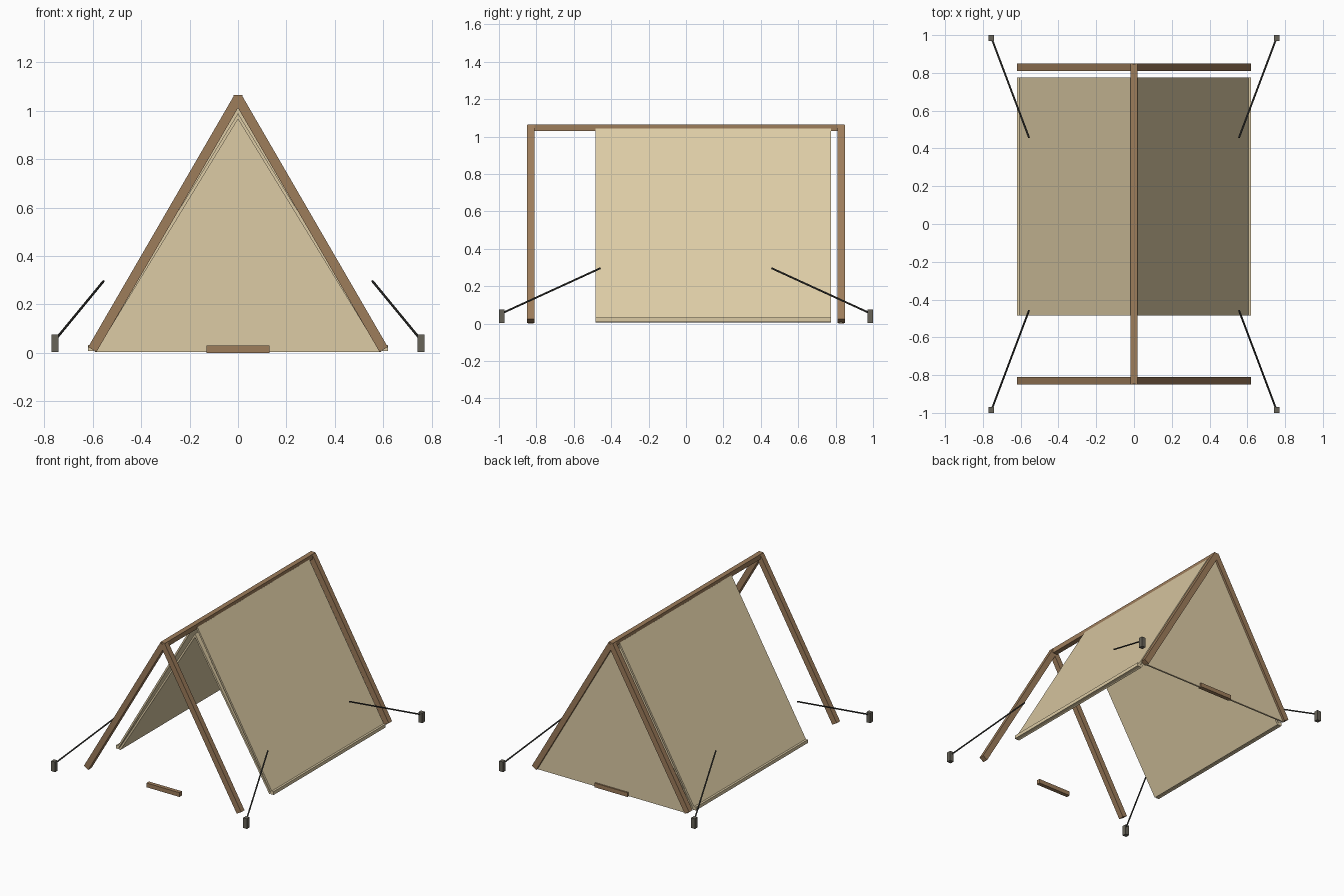
import bpy, bmesh
from mathutils import Vector, Matrix

if "Cube" in bpy.data.objects:
    bpy.data.objects.remove(bpy.data.objects["Cube"])


def material(name, rgb):
    m = bpy.data.materials.new(name)
    m.diffuse_color = (*rgb, 1)
    m.use_nodes = True
    m.node_tree.nodes["Principled BSDF"].inputs["Base Color"].default_value = m.diffuse_color
    return m


WOOD = material("brown wood", (0.34, 0.205, 0.105))
CANVAS = material("tan canvas", (0.72, 0.60, 0.375))
ROPE = material("dark rope", (0.045, 0.045, 0.04))
STAKE = material("grey stake", (0.135, 0.125, 0.098))


def finish(bm, name, mat):
    bmesh.ops.recalc_face_normals(bm, faces=bm.faces)
    me = bpy.data.meshes.new(name)
    bm.to_mesh(me)
    bm.free()
    me.materials.append(mat)
    ob = bpy.data.objects.new(name, me)
    bpy.context.collection.objects.link(ob)
    return ob


def box(name, lo, hi, mat):
    lo, hi = Vector(lo), Vector(hi)
    bm = bmesh.new()
    bmesh.ops.create_cube(bm, size=1)
    bmesh.ops.transform(bm, verts=bm.verts,
                        matrix=Matrix.Translation((lo + hi) / 2) @ Matrix.Diagonal((*(hi - lo), 1)))
    return finish(bm, name, mat)


def prism(name, profile, y0, y1, mat):
    """Extrude an (x, z) outline along y."""
    bm = bmesh.new()
    f = bm.faces.new([bm.verts.new((x, y0, z)) for x, z in profile])
    ext = bmesh.ops.extrude_face_region(bm, geom=[f])["geom"]
    bmesh.ops.translate(bm, vec=(0, y1 - y0, 0),
                        verts=[v for v in ext if isinstance(v, bmesh.types.BMVert)])
    return finish(bm, name, mat)


def plank(name, a, b, t, y0, y1, mat):
    """Square-ended board between two (x, z) points."""
    a, b = Vector(a), Vector(b)
    d = (b - a).normalized()
    n = Vector((-d.y, d.x)) * t / 2
    return prism(name, [a + n, b + n, b - n, a - n], y0, y1, mat)


def rod(name, a, b, r, mat):
    a, b = Vector(a), Vector(b)
    bm = bmesh.new()
    bmesh.ops.create_cone(bm, cap_ends=True, segments=8, radius1=r, radius2=r, depth=(b - a).length)
    rot = (b - a).to_track_quat('Z', 'Y').to_matrix().to_4x4()
    bmesh.ops.transform(bm, verts=bm.verts, matrix=Matrix.Translation((a + b) / 2) @ rot)
    return finish(bm, name, mat)


# ridge pole
box("ridge_pole", (-0.018, -0.848, 1.03), (0.018, 0.848, 1.065), WOOD)

for end, ys in (("front", -1), ("back", 1)):
    # small ground board under each frame
    box(end + "_ground_board", (-0.13, ys * 0.83 - 0.014, 0.0), (0.13, ys * 0.83 + 0.014, 0.03), WOOD)
    for side, xs in (("left", -1), ("right", 1)):
        tag = f"{end}_{side}_"
        # sloping frame legs
        plank(tag + "leg", (xs * 0.602, 0.014), (0, 1.052), 0.04, ys * 0.83 - 0.019, ys * 0.83 + 0.019, WOOD)
        # stake and guy rope
        box(tag + "stake", (xs * 0.756 - 0.015, ys * 0.985 - 0.015, 0.003),
            (xs * 0.756 + 0.015, ys * 0.985 + 0.015, 0.075), STAKE)
        rod(tag + "guy_rope", (xs * 0.752, ys * 0.978, 0.058), (xs * 0.556, ys * 0.458, 0.296), 0.005, ROPE)

# sloping canvas sides with inner lining and bottom hems
for side, xs in (("left", -1), ("right", 1)):
    plank(side + "_canvas", (xs * 0.604, 0.022), (xs * 0.014, 1.039), 0.012, -0.485, 0.775, CANVAS)
    prism(side + "_lining", [(xs * 0.598, 0.012), (0, 0.99), (0, 0.966), (xs * 0.586, 0.006)],
          -0.485, 0.775, CANVAS)
    box(side + "_hem", (xs * 0.608 - 0.012, -0.485, 0.008), (xs * 0.608 + 0.012, 0.775, 0.032), CANVAS)

# triangular back wall between the back legs
prism("back_canvas", [(-0.594, 0.003), (0.594, 0.003), (0, 1.025)], 0.822, 0.834, CANVAS)
